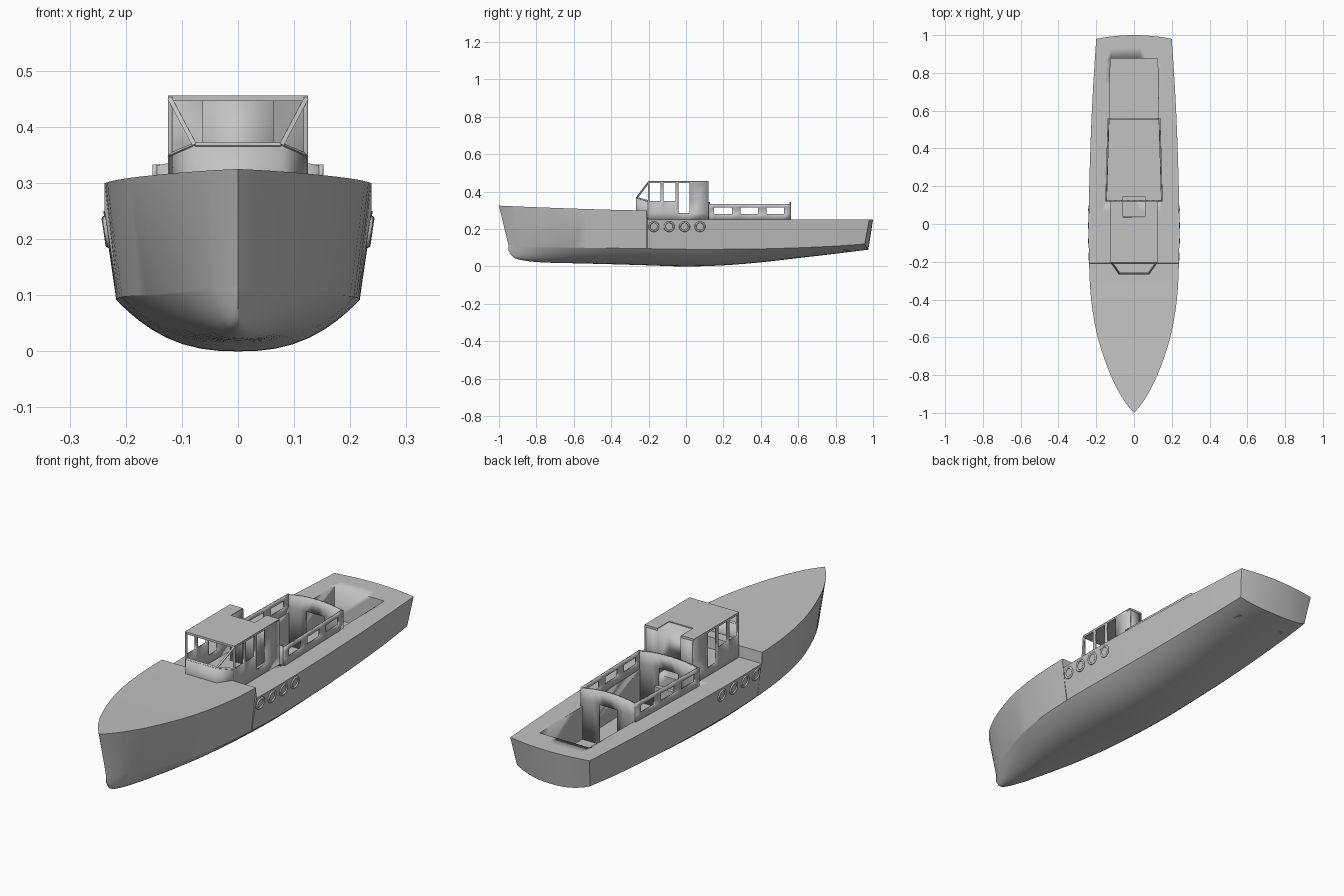
import bpy, bmesh, math
from mathutils import Vector

if "Cube" in bpy.data.objects:
    bpy.data.objects.remove(bpy.data.objects["Cube"])

grey = bpy.data.materials.new("light_grey_paint")
grey.use_nodes = True
grey.diffuse_color = (0.55, 0.545, 0.55, 1)
grey.node_tree.nodes["Principled BSDF"].inputs["Base Color"].default_value = grey.diffuse_color


def finish(name, bm, angle=30):
    bmesh.ops.recalc_face_normals(bm, faces=bm.faces)
    mesh = bpy.data.meshes.new(name)
    bm.to_mesh(mesh)
    bm.free()
    ob = bpy.data.objects.new(name, mesh)
    bpy.context.collection.objects.link(ob)
    mesh.materials.append(grey)
    bpy.ops.object.select_all(action="DESELECT")
    ob.select_set(True)
    bpy.context.view_layer.objects.active = ob
    bpy.ops.object.shade_smooth_by_angle(angle=math.radians(angle))
    return ob


def prism(name, outline, z0, z1):
    """Vertical extrusion of a plan outline."""
    bm = bmesh.new()
    face = bm.faces.new([bm.verts.new((x, y, z0)) for x, y in outline])
    top = bmesh.ops.extrude_face_region(bm, geom=[face])["geom"]
    bmesh.ops.translate(bm, vec=(0, 0, z1 - z0),
                        verts=[v for v in top if isinstance(v, bmesh.types.BMVert)])
    return finish(name, bm)


def panel(name, us, vs, place, is_open=lambda i, j: False, thick=0.008):
    """Thin wall on a grid of cells, leaving out the open ones."""
    bm = bmesh.new()
    grid = [[bm.verts.new(place(u, v)) for v in vs] for u in us]
    for i in range(len(us) - 1):
        for j in range(len(vs) - 1):
            if not is_open(i, j):
                bm.faces.new((grid[i][j], grid[i + 1][j], grid[i + 1][j + 1], grid[i][j + 1]))
    bmesh.ops.delete(bm, geom=[v for v in bm.verts if not v.link_faces], context="VERTS")
    ob = finish(name, bm)
    mod = ob.modifiers.new("thickness", "SOLIDIFY")
    mod.thickness = thick
    mod.offset = 0
    mod.use_even_offset = True
    return ob


def bar(name, a, b, r=0.004):
    """Square bar between two points."""
    a, b = Vector(a), Vector(b)
    bm = bmesh.new()
    bmesh.ops.create_cone(bm, segments=4, radius1=r * 1.4, radius2=r * 1.4,
                          depth=(b - a).length, cap_ends=True)
    bm.transform((b - a).to_track_quat("Z", "Y").to_matrix().to_4x4())
    bmesh.ops.translate(bm, vec=(a + b) / 2, verts=bm.verts)
    return finish(name, bm)


# Hull stations: y, deck half width, chine half width, chine z, keel z
STATIONS = [
    (-1, 0, 0, .116, .085), (-.97, .026, .02, .115, .05), (-.92, .062, .05, .112, .034),
    (-.8, .124, .1, .106, .022), (-.6, .192, .162, .101, .017), (-.4, .227, .2, .098, .012),
    (-.2, .238, .214, .095, .006), (0, .24, .217, .092, 0), (.2, .237, .214, .092, .006),
    (.4, .231, .209, .094, .022), (.6, .223, .202, .1, .045), (.8, .212, .193, .109, .068),
    (.98, .2, .184, .12, .09)]
STEP = -.21


def station(y):
    """Smooth interpolation through the station table."""
    k = max(i for i in range(len(STATIONS) - 1) if STATIONS[i][0] <= y + 1e-6)
    p1, p2 = STATIONS[k], STATIONS[k + 1]
    p0, p3 = STATIONS[max(k - 1, 0)], STATIONS[min(k + 2, len(STATIONS) - 1)]
    h = p2[0] - p1[0]
    t = (y - p1[0]) / h
    out = []
    for c in range(1, 5):
        m1 = (p2[c] - p0[c]) / (p2[0] - p0[0]) * h
        m2 = (p3[c] - p1[c]) / (p3[0] - p1[0]) * h
        out.append((2 * t**3 - 3 * t**2 + 1) * p1[c] + (t**3 - 2 * t**2 + t) * m1
                   + (3 * t**2 - 2 * t**3) * p2[c] + (t**3 - t**2) * m2)
    return out


def sheer(y):
    return .25 if y > STEP else .3 + .025 * max(0, (-.25 - y) / .75) ** 1.3


def make_hull():
    ys = [a[0] + (b[0] - a[0]) * f / 3 for a, b in zip(STATIONS, STATIONS[1:]) for f in range(3)]
    ys = sorted([y for y in ys if abs(y - STEP) > .02] + [STEP, STEP + .004, .98])
    n = 20
    us = [math.sin(math.pi / 2 * (2 * i / n - 1)) for i in range(n + 1)]
    bm = bmesh.new()
    rings = []
    for y in ys:
        deck, chine, cz, kz = station(y)
        bow = max(0, (-.6 - y) / .4)
        stern = max(0, (y - .8) / .18)
        bottom, top = [], []
        for u in us:
            curve = .02 * stern * (1 - u * u)
            z = kz + (cz - kz) * abs(u) ** 2.5
            bottom.append(bm.verts.new((u * chine, y + .05 * bow + curve - .025 * stern, z)))
            top.append(bm.verts.new((u * deck, y + curve, sheer(y))))
        rings.append(bottom + top[::-1])
    m = len(rings[0])
    for a, b in zip(rings, rings[1:]):
        for i in range(m):
            j = (i + 1) % m
            bm.faces.new((a[i], a[j], b[j], b[i]))
    last = rings[-1]
    for i in range(n):
        bm.faces.new((last[i], last[i + 1], last[m - 2 - i], last[m - 1 - i]))
    bmesh.ops.remove_doubles(bm, verts=bm.verts, dist=1e-5)
    bmesh.ops.dissolve_degenerate(bm, dist=1e-5, edges=bm.edges)
    return finish("hull", bm)


# Hull with the open cabin and cockpit well cut into it
hull = make_hull()
well = prism("well_cutter", [(-.143, .125), (.143, .125), (.13, .56), (.125, .875),
                             (-.125, .875), (-.13, .56)], .1, .6)
well.hide_render = True
cut = hull.modifiers.new("well", "BOOLEAN")
cut.operation = "DIFFERENCE"
cut.solver = "EXACT"
cut.object = well
bpy.context.view_layer.objects.active = hull
bpy.ops.object.modifier_apply(modifier="well")
bpy.data.objects.remove(well)
prism("cockpit_floor", [(-.125, .78), (.125, .78), (.125, .875), (-.125, .875)], .086, .102)

# Low trunk cabin: window walls and arched bulkheads with doorways
trunk_y = [.12, .15, .245, .29, .385, .43, .525, .56]


def trunk_half(y):
    return .148 - .012 * (y - .12) / .44


for s, side in ((1, "left"), (-1, "right")):
    panel(side + "_trunk_wall", trunk_y, [.245, .28, .315, .333],
          lambda u, v: (s * trunk_half(u), u, v), lambda i, j: i % 2 == 1 and j == 1)

arch_u = [i / 9 for i in range(-9, 10, 2)]
for name, y in (("forward_bulkhead", .124), ("aft_bulkhead", .557)):
    half = trunk_half(y)
    panel(name, [-1] + arch_u[1:-1] + [1], [0, .75, 1],
          lambda u, v: (u * half, y, .1 + v * (.231 + .015 * (1 - u * u) if v == 1 else .24)),
          lambda i, j: i in (3, 4, 5) and j == 0)
prism("companion_step", [(-.06, .11), (.06, .11), (.06, .145), (-.06, .145)], .1, .2)

# Wheelhouse: side walls with two windows and a doorway
house_y = [-.204, -.196, -.135, -.12, -.055, -.04, .02, .12]
for s, side in ((1, "left"), (-1, "right")):
    panel(side + "_wheelhouse_wall", house_y, [.245, .285, .35, .447, .453],
          lambda u, v: (s * .121, u, v),
          lambda i, j: (j == 2 and i in (1, 3, 5)) or (j == 1 and i == 5))

# Wheelhouse back wall, folded around the companionway recess
back = [(.121, .117), (.06, .117), (.06, .037), (-.06, .037), (-.06, .117), (-.121, .117)]
panel("wheelhouse_back", back, [.245, .453], lambda p, z: (p[0], p[1], z), thick=.006)

# Roof with the matching notch
prism("roof", [(-.125, -.204), (.125, -.204), (.125, .121), (.06, .121), (.06, .035),
               (-.06, .035), (-.06, .121), (-.125, .121)], .446, .456)

# Faceted windscreen base, frame bars and raked posts
base = [(.121, -.2, .348), (.077, -.263, .367), (-.077, -.263, .367), (-.121, -.2, .348)]
panel("windscreen_base", base, [0, 1], lambda p, t: (p[0], p[1], .24 + t * (p[2] - .24)))
for i, (a, b) in enumerate(zip(base, base[1:])):
    bar("windscreen_sill_%d" % i, a, b)
for s, side in ((1, "left"), (-1, "right")):
    bar(side + "_windscreen_post", (s * .077, -.263, .367), (s * .121, -.2, .45))

# Porthole rims along both hull sides
for s, side in ((1, "left"), (-1, "right")):
    for k, y in enumerate((-.172, -.09, -.008, .075)):
        deck, chine, cz, kz = station(y)
        x = chine + (deck - chine) * (.213 - cz) / (.25 - cz)
        tilt = math.atan2(deck - chine, .25 - cz)
        bpy.ops.mesh.primitive_torus_add(
            major_segments=24, minor_segments=8, major_radius=.024, minor_radius=.005,
            location=(s * x, y, .213), rotation=(0, s * (math.pi / 2 + tilt), 0))
        rim = bpy.context.object
        rim.name = "%s_porthole_%d" % (side, k + 1)
        rim.data.materials.append(grey)
        bpy.ops.object.shade_smooth_by_angle(angle=math.radians(50))
